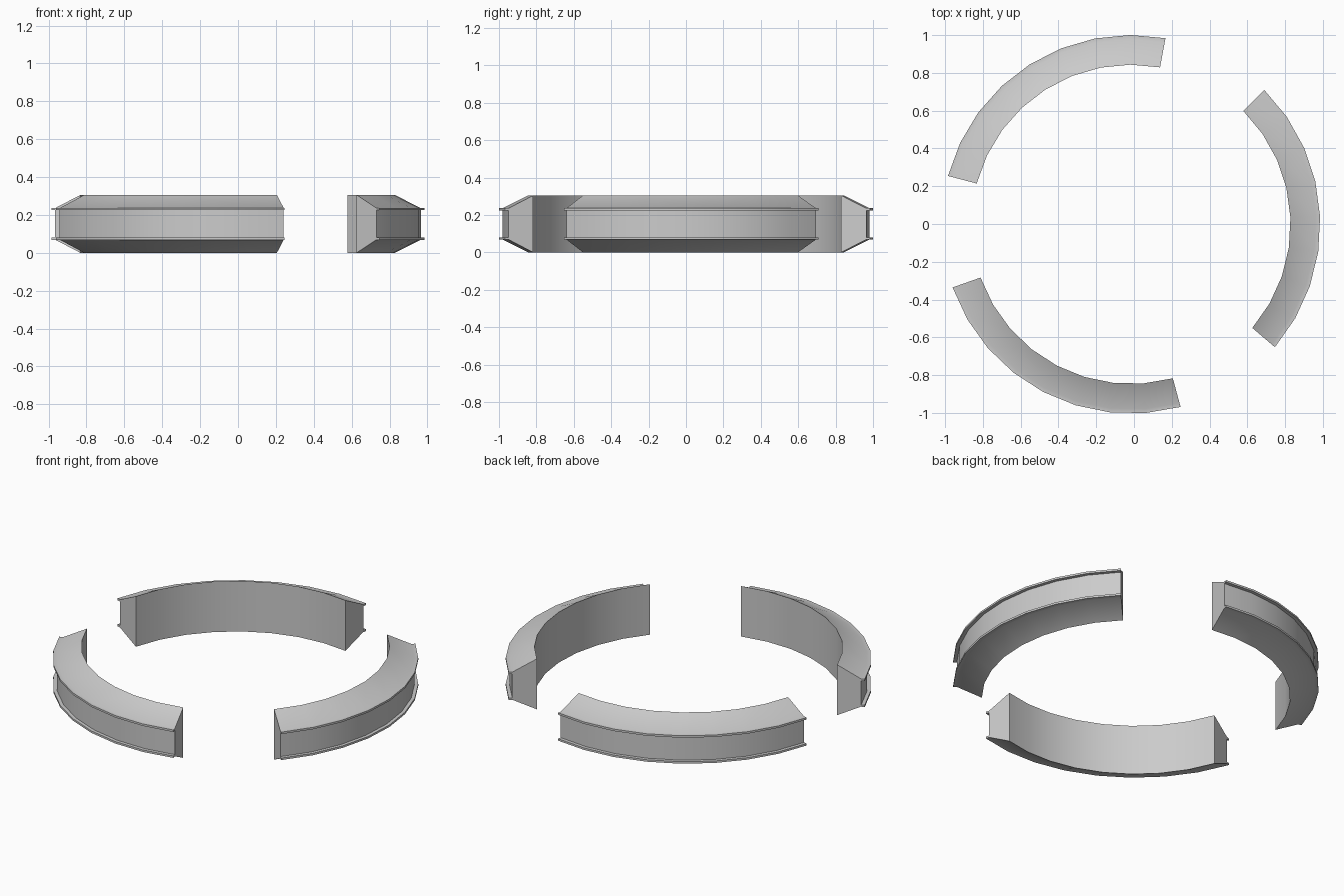
import bpy, bmesh
from math import sin, cos, radians

cube = bpy.data.objects.get("Cube")
if cube:
    bpy.data.objects.remove(cube, do_unlink=True)

# Single grey material
grey = bpy.data.materials.new("plain grey")
grey.use_nodes = True
colour = (0.6, 0.6, 0.6, 1)
grey.diffuse_color = colour
grey.node_tree.nodes["Principled BSDF"].inputs["Base Color"].default_value = colour

CENTRE = (-0.016, -0.0015)
HEIGHT = 0.305
SPAN, STEPS = 85.7, 8

# Cross-section (radius, height): lower half, mirrored for the upper half
lower = [(0.845, 0), (0.98, 0.068), (1.002, 0.068), (1.002, 0.08), (0.982, 0.08)]
profile = lower + [(r, HEIGHT - z) for r, z in reversed(lower)]


def ring_segment(name, start):
    """Sweep the cross-section along an arc and cap both ends."""
    bm = bmesh.new()
    rings = []
    for i in range(STEPS + 1):
        a = radians(start + SPAN * i / STEPS)
        rings.append([bm.verts.new((CENTRE[0] + r * cos(a), CENTRE[1] + r * sin(a), z))
                      for r, z in profile])
    n = len(profile)
    for a, b in zip(rings, rings[1:]):
        for j in range(n):
            k = (j + 1) % n
            bm.faces.new((a[j], a[k], b[k], b[j]))
    bm.faces.new(rings[0])
    bm.faces.new(rings[-1])
    bmesh.ops.recalc_face_normals(bm, faces=bm.faces)
    mesh = bpy.data.meshes.new(name)
    bm.to_mesh(mesh)
    bm.free()
    mesh.materials.append(grey)
    obj = bpy.data.objects.new(name, mesh)
    bpy.context.collection.objects.link(obj)
    bpy.ops.object.select_all(action="DESELECT")
    obj.select_set(True)
    bpy.context.view_layer.objects.active = obj
    bpy.ops.object.shade_smooth_by_angle(angle=radians(30))


# Three equal segments, a third of a turn apart
for i, side in enumerate(("left", "back", "front")):
    ring_segment(side + "_ring_segment", -40.5 + 120 * i)
